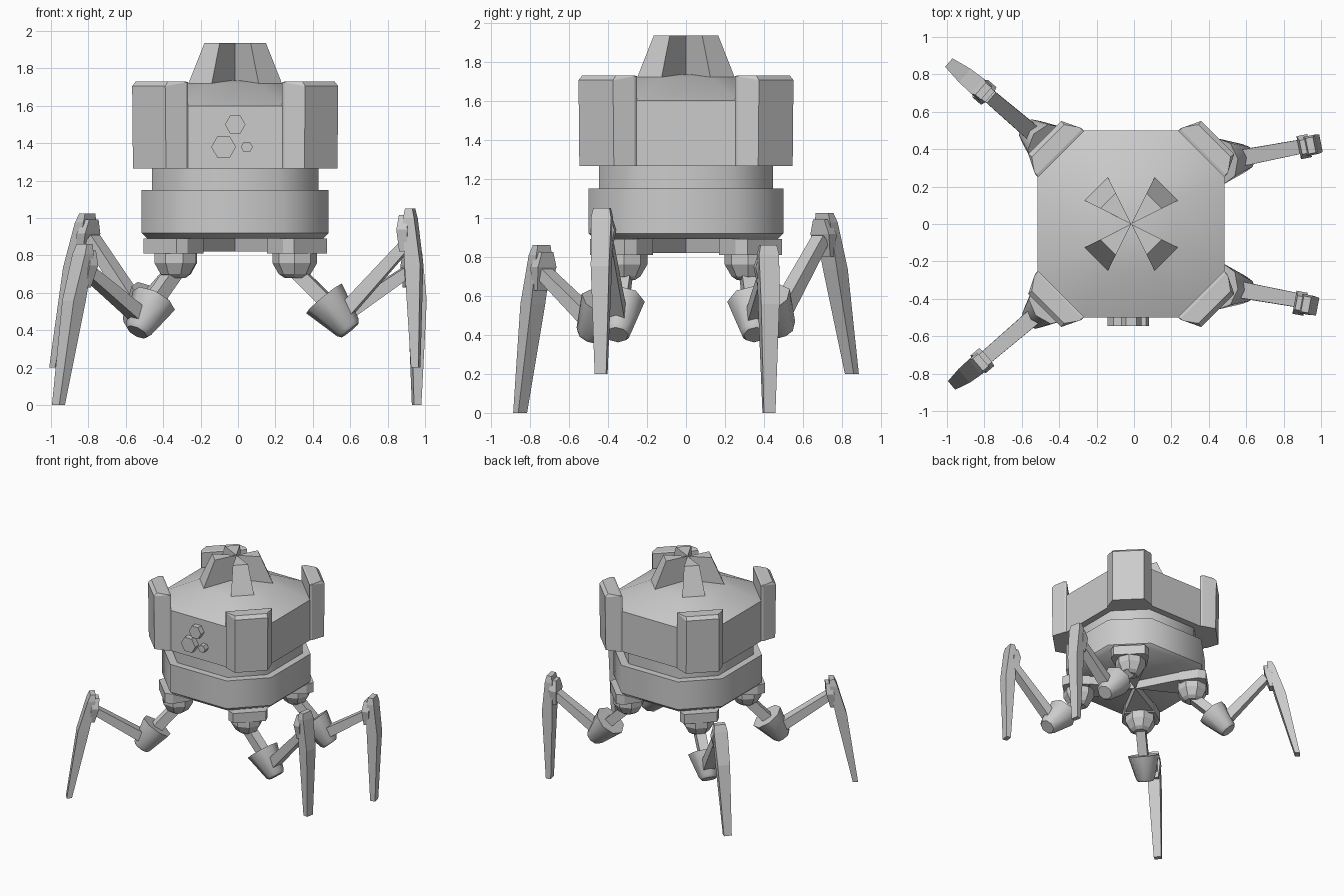
import bpy, bmesh
from math import cos, sin, pi, radians, sqrt
from mathutils import Vector as V

if "Cube" in bpy.data.objects:
    bpy.data.objects.remove(bpy.data.objects["Cube"])

CX = -0.015  # the body sits slightly left of the leg span


def loft(name, rings, smooth=0):
    """Closed solid through a list of equal-length point rings."""
    bm = bmesh.new()
    vs = [[bm.verts.new(p) for p in r] for r in rings]
    n = len(rings[0])
    for a, b in zip(vs, vs[1:]):
        for i in range(n):
            j = (i + 1) % n
            bm.faces.new((a[i], a[j], b[j], b[i]))
    bm.faces.new(vs[0])
    bm.faces.new(vs[-1])
    bmesh.ops.recalc_face_normals(bm, faces=bm.faces)
    me = bpy.data.meshes.new(name)
    bm.to_mesh(me)
    bm.free()
    ob = bpy.data.objects.new(name, me)
    bpy.context.collection.objects.link(ob)
    if smooth:
        bpy.ops.object.select_all(action='DESELECT')
        ob.select_set(True)
        bpy.context.view_layer.objects.active = ob
        bpy.ops.object.shade_smooth_by_angle(angle=radians(smooth))
    return ob


def octo(h, z, c=0.52):
    """Square of half-width h with cut corners."""
    k = h * c
    pts = [(h, -k), (h, k), (k, h), (-k, h), (-h, k), (-h, -k), (-k, -h), (k, -h)]
    return [V((x + CX, y, z)) for x, y in pts]


def corner(sx, sy, d, t, z):
    """Point at distance d along a body diagonal and t across it."""
    return V((CX + sx * (d + t) / sqrt(2), sy * (d - t) / sqrt(2), z))


def rect(p, side, out, w, t):
    """Rectangle around p, w wide and t thick."""
    a, b = side * w / 2, out * t / 2
    return [p - a - b, p + a - b, p + a + b, p - a + b]


def disc(p, axis, r, n=8):
    u = axis.cross(V((0, 0, 1))).normalized()
    v = axis.cross(u).normalized()
    return [p + r * (cos(2 * pi * i / n) * u + sin(2 * pi * i / n) * v) for i in range(n)]


# Body: stacked cut-corner sections
loft("body_ring_base", [octo(.47, .89), octo(.5, .92)], 50)
loft("body_ring", [octo(.5, .92), octo(.5, 1.15)], 50)
loft("body_neck", [octo(.445, 1.15), octo(.445, 1.27)], 50)
loft("upper_hull", [octo(.5, 1.265), octo(.5, 1.6)])
loft("dome", [octo(.5, 1.6), octo(.25, 1.72), octo(.05, 1.735)], 50)

# Sensor lenses on the front face
for i, (x, z, r) in enumerate([(-.015, 1.5, .055), (-.077, 1.38, .066), (.047, 1.38, .032)]):
    hexa = [(x + r * cos(k * pi / 3), z + r * sin(k * pi / 3)) for k in range(6)]
    loft(f"front_lens_{i}", [[V((a, y, b)) for a, b in hexa] for y in (-.48, -.545)])

# Parts repeated on the four diagonals
for sx in (-1, 1):
    for sy in (-1, 1):
        tag = ("front_" if sy < 0 else "back_") + ("left" if sx < 0 else "right")
        # Corner armour panel
        foot = [(.53, -.175), (.548, -.175), (.654, -.125), (.654, .125), (.548, .175), (.53, .175)]
        low = [corner(sx, sy, d - (.006 if d > .6 else 0), t, 1.265) for d, t in foot]
        top = [corner(sx, sy, d, t, 1.705 if d > .6 else 1.725) for d, t in foot]
        rim = [corner(sx, sy, min(d + .015, .63), t * .97, 1.73) for d, t in foot]
        loft("corner_panel_" + tag, [low, top, rim])
        # Roof fin: wedge running in to the centre
        loft("roof_fin_" + tag, [[corner(sx, sy, 0, 0, z), corner(sx, sy, d, -t, z), corner(sx, sy, d, t, z)]
                                 for d, t, z in ((.268, .09, 1.7), (.265, .088, 1.72), (.175, .058, 1.935))])
        # Underside rib and leg mount block
        loft("bottom_rib_" + tag, [[corner(sx, sy, 0, 0, z), corner(sx, sy, .42, -.13, z),
                                    corner(sx, sy, .42, .13, z)] for z in (.82, .9)])
        block = [(.36, -.12), (.51, -.15), (.57, -.125), (.57, .125), (.51, .15), (.36, .12)]
        loft("mount_block_" + tag, [[corner(sx, sy, d, t, z) for d, t in block] for z in (.81, .89)])
        # Hip socket
        c = corner(sx, sy, .45, 0, 0)
        loft("hip_socket_" + tag, [disc(c + V((0, 0, z)), V((sx, sy, .001)).cross(V((-sy, sx, 0))).normalized()
                                        + V((.001, 0, 0)), r)
                                   for z, r in ((.82, .12), (.76, .12), (.70, .085), (.68, .055))])

# Legs: hip, cup mouth, cup end, knee, blade top, blade tip
legs = {
    "front_left": [(-.335, -.315, .72), (-.45, -.42, .56), (-.54, -.5, .39),
                   (-.81, -.73, .72), (-.82, -.74, .86), (-.96, -.85, 0)],
    "back_left": [(-.335, .315, .72), (-.46, .42, .58), (-.56, .5, .42),
                  (-.78, .69, .89), (-.805, .71, 1.025), (-.975, .85, .2)],
    "front_right": [(.305, -.315, .72), (.46, -.335, .57), (.6, -.355, .4),
                    (.89, -.41, .85), (.92, -.43, 1.05), (.95, -.435, .2)],
    "back_right": [(.305, .315, .72), (.46, .335, .57), (.6, .355, .4),
                   (.9, .415, .71), (.945, .42, .86), (.955, .425, 0)],
}
for tag, pts in legs.items():
    hip, mouth, end, knee, top, tip = map(V, pts)
    out = V((knee.x - end.x, knee.y - end.y, 0)).normalized()
    side = V((-out.y, out.x, 0))
    # Thigh strut into the flared cup
    ax = (end - hip).normalized()
    nrm = ax.cross(side).normalized()
    loft("thigh_" + tag, [rect(p, side, nrm, .075, .075) for p in (hip, mouth + ax * .05)])
    cup_ax = (end - mouth).normalized()
    loft("knee_cup_" + tag, [disc(mouth, cup_ax, .125), disc(end - cup_ax * .02, cup_ax, .075),
                             disc(end, cup_ax, .06)], 50)
    # Forearm strut
    start = mouth.lerp(end, .6)
    ax = (knee - start).normalized()
    nrm = ax.cross(side).normalized()
    loft("forearm_" + tag, [rect(start, side, nrm, .09, .08), rect(knee, side, nrm, .075, .06)])
    # Blade foot and its bracket
    way = tip - top
    mid1, mid2 = top + way * .06, top + way * .35 + out * .01
    loft("blade_foot_" + tag, [rect(top, side, out, .085, .04), rect(mid1, side, out, .105, .06),
                               rect(mid2, side, out, .095, .085), rect(tip, side, out, .06, .04)])
    a, b = top + way * .04 - out * .035, top + way * .27 - out * .04
    loft("blade_bracket_" + tag, [rect(a, side, out, .075, .04), rect(a.lerp(b, .4), side, out, .125, .06),
                                  rect(b, side, out, .08, .04)])
